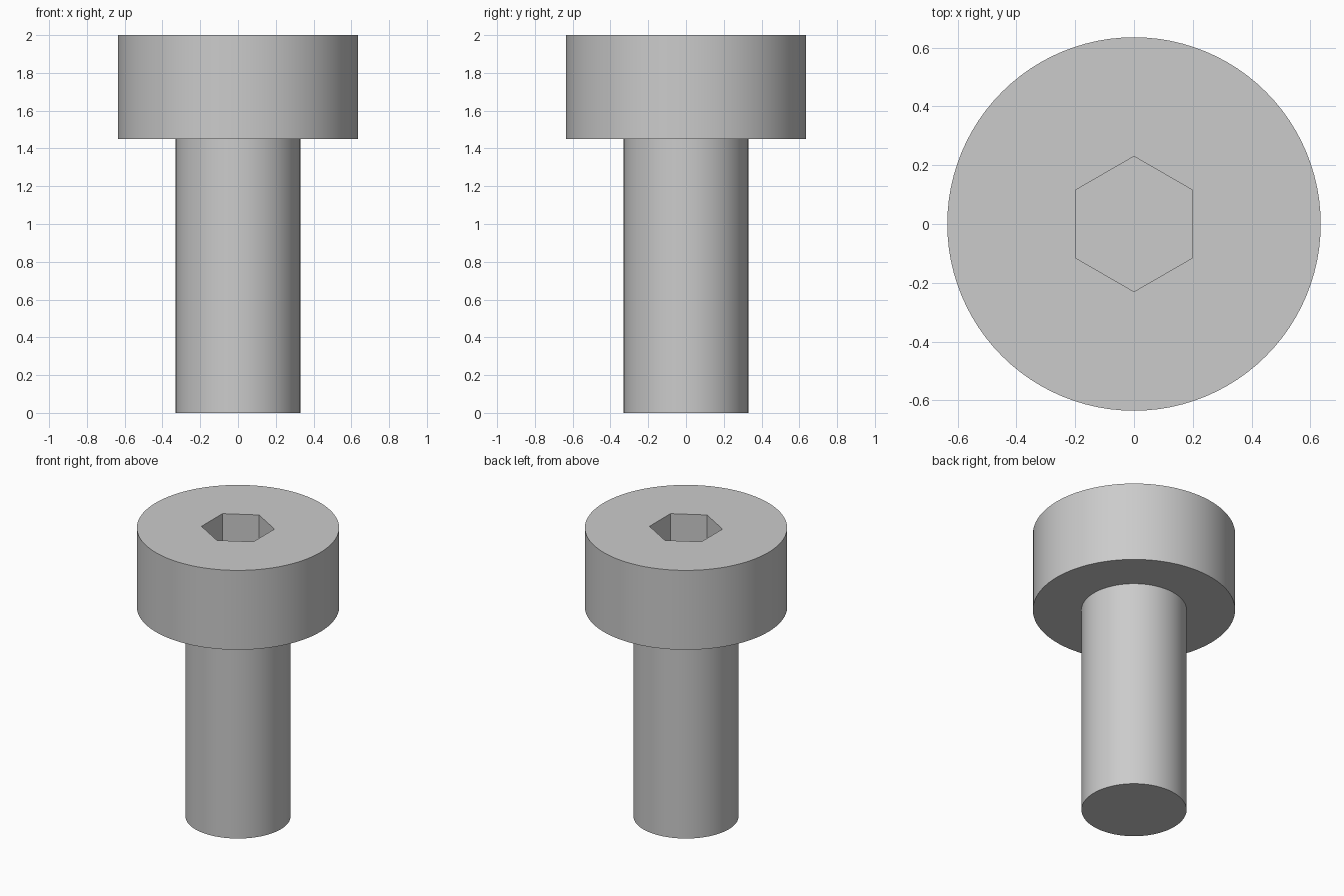
import bpy
import bmesh
import math

SEGMENTS = 96
HEAD_RADIUS, SHANK_RADIUS = 0.635, 0.33
TOP, SHOULDER = 2.0, 1.45
SOCKET_RADIUS, SOCKET_DEPTH = 0.23, 0.3

default_cube = bpy.data.objects.get("Cube")
if default_cube:
    bpy.data.objects.remove(default_cube, do_unlink=True)

# Plain grey metal
steel = bpy.data.materials.new("grey_steel")
steel.use_nodes = True
grey = (0.6, 0.6, 0.6, 1.0)
steel.diffuse_color = grey
steel.node_tree.nodes["Principled BSDF"].inputs["Base Color"].default_value = grey


def stacked_rings(name, profile, sides, turn=0.0):
    """Closed solid through rings of (radius, height), from bottom to top."""
    bm = bmesh.new()
    angles = [turn + math.tau * i / sides for i in range(sides)]
    rings = [[bm.verts.new((r * math.cos(a), r * math.sin(a), z)) for a in angles]
             for r, z in profile]
    for low, high in zip(rings, rings[1:]):
        for i in range(sides):
            j = (i + 1) % sides
            bm.faces.new((low[i], low[j], high[j], high[i]))
    bm.faces.new(rings[0][::-1])
    bm.faces.new(rings[-1])
    bmesh.ops.recalc_face_normals(bm, faces=bm.faces)
    mesh = bpy.data.meshes.new(name)
    bm.to_mesh(mesh)
    bm.free()
    mesh.materials.append(steel)
    obj = bpy.data.objects.new(name, mesh)
    bpy.context.collection.objects.link(obj)
    return obj


# Shank and cylindrical head as one solid
screw = stacked_rings("socket_head_screw", [
    (SHANK_RADIUS, 0), (SHANK_RADIUS, SHOULDER),
    (HEAD_RADIUS, SHOULDER), (HEAD_RADIUS, TOP)], SEGMENTS)

# Hexagonal socket, with corners towards the front and back
cutter = stacked_rings("hex_socket_cutter", [
    (SOCKET_RADIUS, TOP - SOCKET_DEPTH), (SOCKET_RADIUS, TOP + 0.1)], 6, math.pi / 2)
cutter.hide_render = True

bpy.ops.object.select_all(action="DESELECT")
screw.select_set(True)
bpy.context.view_layer.objects.active = screw
cut = screw.modifiers.new("hex_socket", "BOOLEAN")
cut.operation = "DIFFERENCE"
cut.solver = "EXACT"
cut.object = cutter
bpy.ops.object.modifier_apply(modifier=cut.name)
bpy.data.objects.remove(cutter, do_unlink=True)

# Smooth round walls, sharp rims and socket edges
bpy.ops.object.shade_smooth_by_angle(angle=math.radians(30))
